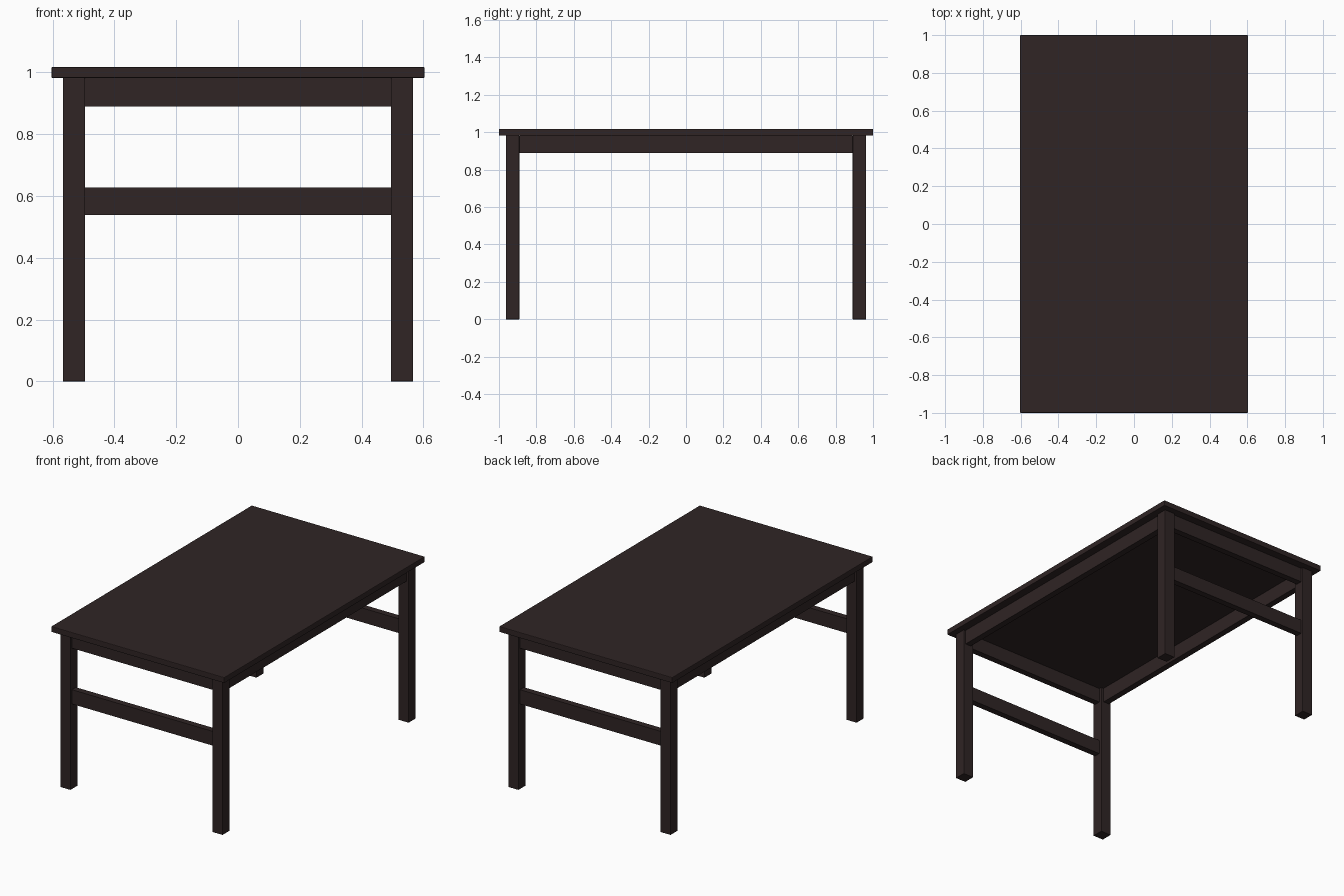
import bpy

if "Cube" in bpy.data.objects:
    bpy.data.objects.remove(bpy.data.objects["Cube"])

wood = bpy.data.materials.new("dark brown wood")
wood.diffuse_color = (0.029, 0.018, 0.018, 1)
wood.use_nodes = True
wood.node_tree.nodes["Principled BSDF"].inputs["Base Color"].default_value = wood.diffuse_color


def box(name, x, y, z, bevel=0.0):
    """Box from (min, max) ranges on each axis."""
    bpy.ops.mesh.primitive_cube_add(size=1)
    ob = bpy.context.object
    ob.name = name
    for v in ob.data.vertices:
        v.co = [r[0] if c < 0 else r[1] for c, r in zip(v.co, (x, y, z))]
    ob.data.materials.append(wood)
    if bevel:
        m = ob.modifiers.new("soft edge", 'BEVEL')
        m.width = bevel
        m.segments = 2
    return ob


def span(sign, a, b):
    """Range a..b on the chosen side of the centre."""
    return tuple(sorted((sign * a, sign * b)))


LEG_X, LEG_Y, LEG_W = 0.567, 0.963, 0.072
IN_X, IN_Y = LEG_X - LEG_W, LEG_Y - LEG_W
INSET, THICK = 0.014, 0.04
TOP_Z = 0.982

# Table top
box("table_top", (-0.604, 0.604), (-1, 1), (TOP_Z, 1.018), 0.004)

for s, end, side in ((-1, "front", "left"), (1, "back", "right")):
    # Legs
    for t, name in ((-1, "left"), (1, "right")):
        box(f"{end}_{name}_leg", span(t, IN_X, LEG_X), span(s, IN_Y, LEG_Y),
            (0, TOP_Z), 0.002)
    # End apron and lower end rail
    y = span(s, LEG_Y - INSET - THICK, LEG_Y - INSET)
    box(f"{end}_apron", (-IN_X, IN_X), y, (0.89, TOP_Z))
    box(f"{end}_lower_rail", (-IN_X, IN_X), y, (0.538, 0.628))
    # Long side apron
    box(f"{side}_apron", span(s, LEG_X - INSET - THICK, LEG_X - INSET),
        (-IN_Y, IN_Y), (0.89, TOP_Z))
